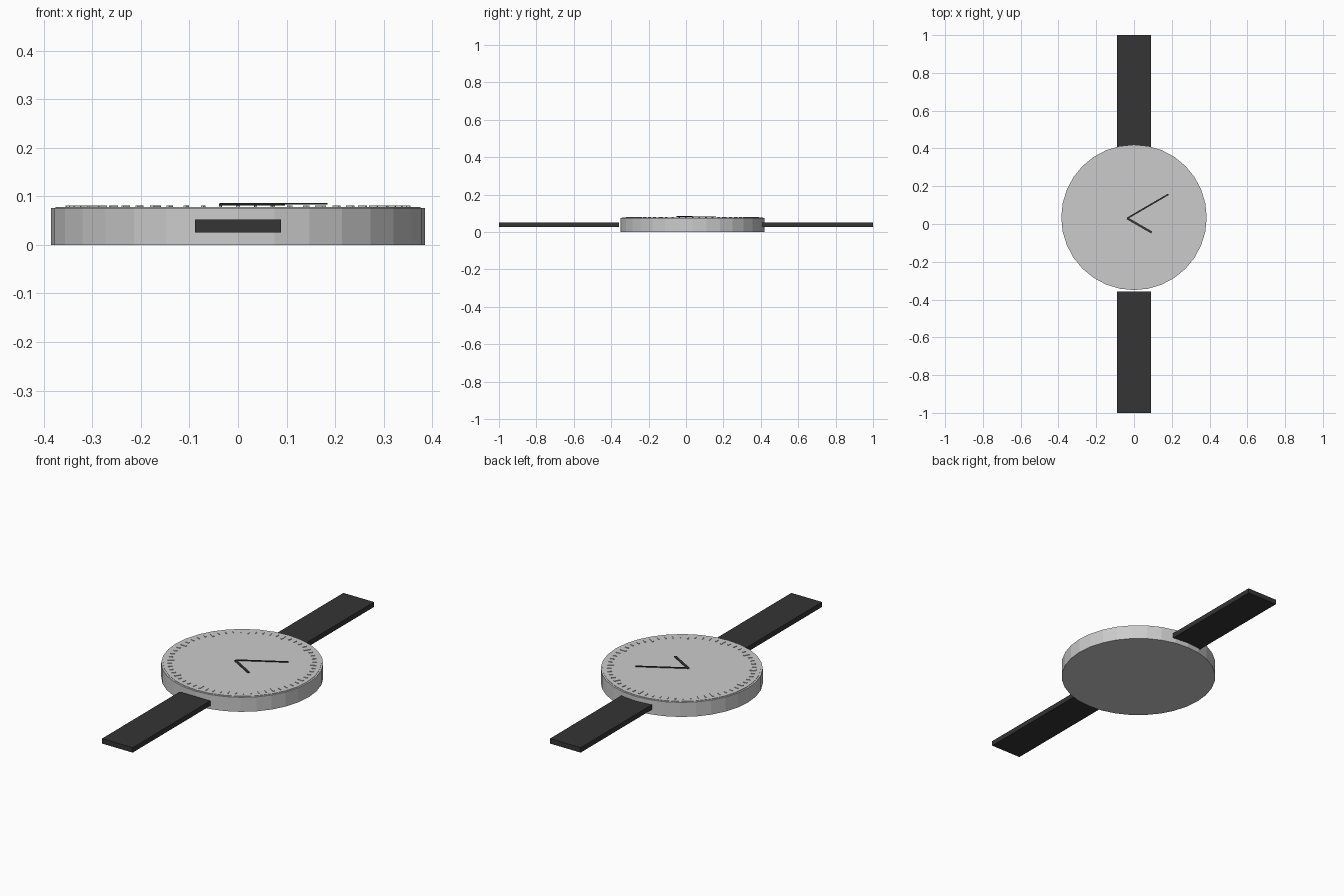
import bpy, math

if "Cube" in bpy.data.objects:
    bpy.data.objects.remove(bpy.data.objects["Cube"])

CY = 0.035          # dial centre in y
TOP = 0.078         # dial surface height

dark = bpy.data.materials.new("dark")
dark.diffuse_color = (0.035, 0.035, 0.035, 1)
dark.use_nodes = True
dark.node_tree.nodes["Principled BSDF"].inputs["Base Color"].default_value = dark.diffuse_color


def box(name, x, y, z0, z1, sx, sy, angle=0.0, mat=None):
    bpy.ops.mesh.primitive_cube_add(size=1, location=(x, y, (z0 + z1) / 2),
                                    rotation=(0, 0, angle))
    ob = bpy.context.object
    ob.name = name
    ob.scale = (sx, sy, z1 - z0)
    if mat:
        ob.data.materials.append(mat)
    return ob


def disc(name, r, z0, z1):
    bpy.ops.mesh.primitive_cylinder_add(vertices=32, radius=r, depth=z1 - z0,
                                        location=(0, CY, (z0 + z1) / 2))
    bpy.context.object.name = name


def hand(name, start, end, width, z0, z1):
    dx, dy = end[0] - start[0], end[1] - start[1]
    box(name, (start[0] + end[0]) / 2, (start[1] + end[1]) / 2, z0, z1,
        math.hypot(dx, dy), width, math.atan2(dy, dx), dark)


# case with slightly raised dial
disc("case", 0.385, 0.0, 0.076)
disc("dial", 0.376, 0.074, TOP)

# sixty minute marks, every fifth one larger
for i in range(60):
    a = math.radians(6 * i)
    major = i % 5 == 0
    length, width = (0.032, 0.008) if major else (0.02, 0.005)
    r = 0.355 - length / 2
    box("hour_mark" if major else "minute_mark",
        r * math.cos(a), CY + r * math.sin(a), TOP - 0.002, 0.081,
        length, width, a)

# hands
pivot = (-0.036, 0.03)
hand("hour_hand", pivot, (0.094, -0.045), 0.012, 0.081, 0.0845)
hand("minute_hand", pivot, (0.182, 0.157), 0.008, 0.083, 0.0865)

# straps
for name, s in (("front_strap", -1), ("back_strap", 1)):
    box(name, 0, s * 0.6785, 0.026, 0.052, 0.178, 0.643, 0, dark)
